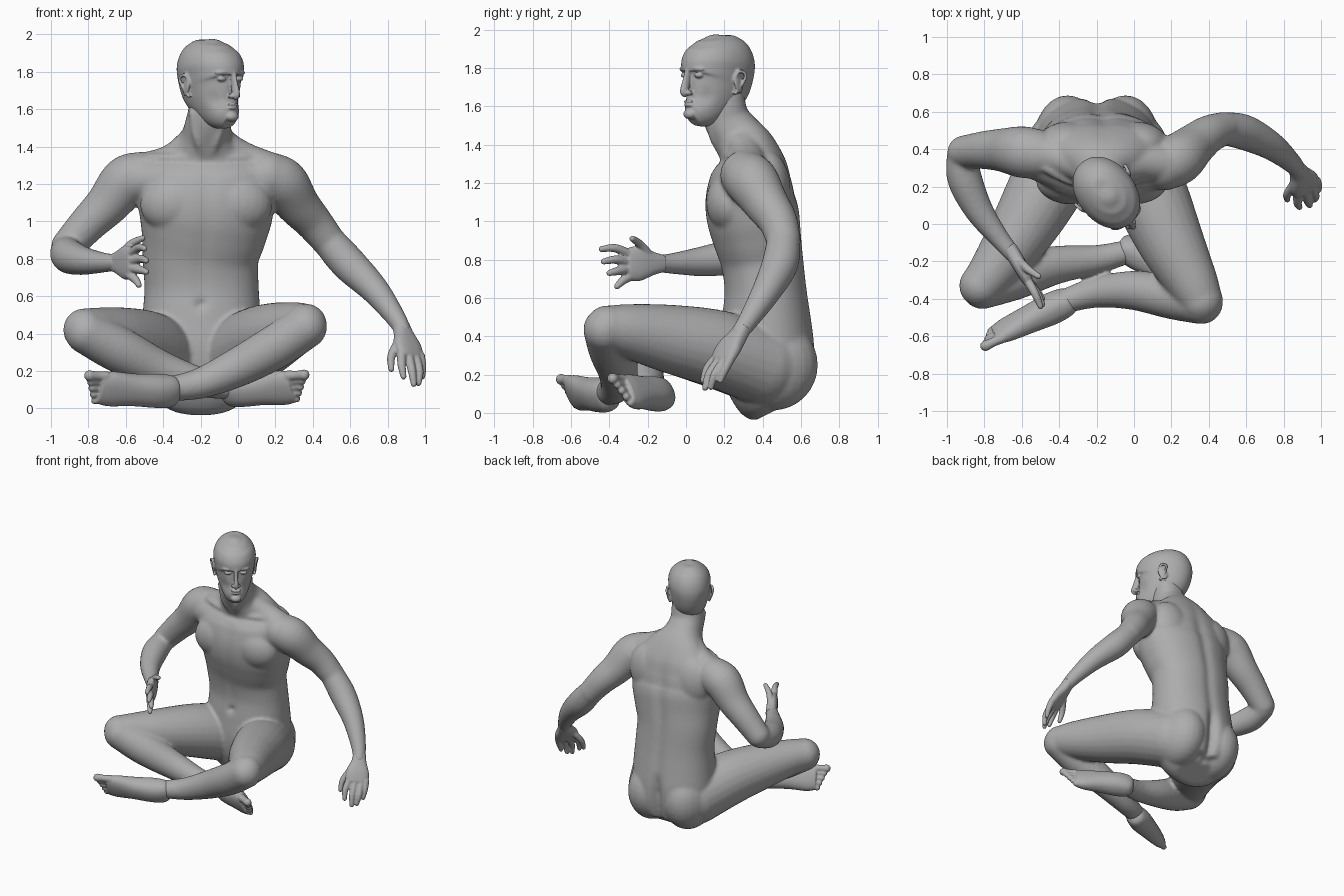
import bpy, bmesh, math
from mathutils import Vector, Matrix

skin = bpy.data.materials.new("grey_clay")
skin.diffuse_color = (0.42, 0.42, 0.42, 1)


def spline(rows, n):
    """Smooth interpolation through rows of numbers."""
    out = []
    for i in range(len(rows) - 1):
        p0, p1 = rows[max(i - 1, 0)], rows[i]
        p2, p3 = rows[i + 1], rows[min(i + 2, len(rows) - 1)]
        for k in range(n):
            t = k / n
            out.append([0.5 * (2 * b + (c - a) * t + (2 * a - 5 * b + 4 * c - d) * t * t
                               + (3 * b - a - 3 * c + d) * t ** 3)
                        for a, b, c, d in zip(p0, p1, p2, p3)])
    return out + [list(rows[-1])]


def loft(bm, rows, side=(1, 0, 0), power=2.0, shape=None, segs=32, n=5):
    """Closed tube; each row is x, y, z, half width along side, half depth."""
    pts = spline(rows, n)
    rings = []
    for i, p in enumerate(pts):
        t = (Vector(pts[min(i + 1, len(pts) - 1)][:3]) - Vector(pts[max(i - 1, 0)][:3])).normalized()
        u = Vector(side)
        u = (u - t * u.dot(t)).normalized()
        v = t.cross(u)
        ring = []
        for k in range(segs):
            a = 2 * math.pi * k / segs
            c, s = math.cos(a), math.sin(a)
            f = (abs(c) ** power + abs(s) ** power) ** (-1 / power)
            if shape:
                f *= shape(a, p[2])
            ring.append(bm.verts.new(Vector(p[:3]) + u * (c * f * p[3]) + v * (s * f * p[4])))
        rings.append(ring)
    for r, q in zip(rings, rings[1:]):
        for k in range(segs):
            j = (k + 1) % segs
            bm.faces.new((r[k], r[j], q[j], q[k]))
    bm.faces.new(rings[0][::-1])
    bm.faces.new(rings[-1])


def ball(bm, c, r, turn=(0, 0, 0)):
    m = Matrix.Translation(c)
    for ang, ax in zip(turn, "XYZ"):
        m = m @ Matrix.Rotation(math.radians(ang), 4, ax)
    r = (r, r, r) if isinstance(r, (int, float)) else r
    bmesh.ops.create_uvsphere(bm, u_segments=24, v_segments=16, radius=1,
                              matrix=m @ Matrix.Diagonal((*r, 1)))


def limb(bm, rows, n=5):
    """Round tube with ball ends; each row is x, y, z, radius."""
    d = Vector(rows[-1][:3]) - Vector(rows[0][:3])
    side = (0, 0, 1) if abs(d.normalized().z) < 0.7 else (1, 0, 0)
    loft(bm, [(*r, r[3]) for r in rows], side, n=n, segs=24)
    for r in (rows[0], rows[-1]):
        ball(bm, r[:3], r[3])


def dent(bm, c, r, push):
    for v in bm.verts:
        v.co += Vector(push) * math.exp(-((v.co - Vector(c)).length / r) ** 2)


def finish(name, bm, voxel, smooth, matrix=None):
    """Fuse the overlapping volumes into one smooth skin."""
    bmesh.ops.recalc_face_normals(bm, faces=bm.faces)
    me = bpy.data.meshes.new(name)
    bm.to_mesh(me)
    bm.free()
    me.materials.append(skin)
    ob = bpy.data.objects.new(name, me)
    bpy.context.collection.objects.link(ob)
    if matrix:
        ob.matrix_world = matrix
    rm = ob.modifiers.new("fuse", 'REMESH')
    rm.mode, rm.voxel_size, rm.use_smooth_shade = 'VOXEL', voxel, True
    sm = ob.modifiers.new("soften", 'SMOOTH')
    sm.factor, sm.iterations = 0.5, smooth


# Torso and neck, with spine and midline grooves and a deep cleft at the seat
def grooves(a, z):
    back = math.exp(-((a - math.pi / 2) / 0.13) ** 2)
    spine = 0.07 * back * max(0, min(1, (1.4 - z) / 0.2))
    cleft = 0.16 * back * max(0, min(1, (0.46 - z) / 0.15))
    mid = 0.03 * math.exp(-((a - 1.5 * math.pi) / 0.12) ** 2) if 0.55 < z < 1.28 else 0
    return 1 - spine - cleft - mid


bm = bmesh.new()
loft(bm, [(-.2, .46, .01, .15, .10), (-.2, .44, .06, .25, .18), (-.2, .43, .18, .315, .235),
          (-.2, .425, .33, .325, .252), (-.195, .42, .5, .315, .235), (-.195, .415, .65, .305, .217),
          (-.2, .397, .8, .31, .219), (-.185, .37, .93, .335, .235), (-.175, .352, 1.02, .355, .245),
          (-.17, .337, 1.1, .365, .24), (-.165, .337, 1.2, .367, .222), (-.165, .337, 1.29, .335, .192),
          (-.165, .318, 1.37, .24, .155), (-.165, .265, 1.45, .145, .133), (-.16, .213, 1.53, .12, .12),
          (-.15, .195, 1.6, .113, .118), (-.145, .19, 1.68, .105, .11)],
     power=2.2, shape=grooves, segs=80)
dent(bm, (-.2, .2, .55), .022, (0, .03, 0))
for s in (-1, 1):
    ball(bm, (-.2 + s * .155, .455, .25), (.178, .234, .237))                   # buttock
    ball(bm, (-.17 + s * .165, .232, 1.1), (.19, .128, .16), (0, s * 10, 0))     # chest
    ball(bm, (-.17 + s * .18, .425, 1.16), (.17, .122, .21), (0, s * 15, 0))    # shoulder blade
    limb(bm, [(-.16 + s * .085, .13, 1.58, .022), (-.165 + s * .055, .14, 1.45, .024),
              (-.165 + s * .025, .185, 1.36, .022)])                             # neck cord
    limb(bm, [(-.165 + s * .04, .195, 1.33, .02), (-.165 + s * .18, .23, 1.34, .022),
              (-.165 + s * .30, .30, 1.335, .03)])                               # collar bone

# Shoulders and arms
limb(bm, [(-.2, .28, 1.43, .09), (-.36, .34, 1.32, .09), (-.5, .38, 1.26, .11)])
limb(bm, [(-.13, .28, 1.43, .09), (.02, .32, 1.34, .09), (.17, .32, 1.26, .11)])
limb(bm, [(-.34, .27, 1.22, .11), (-.53, .36, 1.22, .12)])
limb(bm, [(.0, .27, 1.22, .11), (.17, .31, 1.22, .12)])
limb(bm, [(-.52, .375, 1.24, .132), (-.6, .385, 1.21, .138), (-.7, .395, 1.09, .117),
          (-.8, .395, .99, .102), (-.91, .385, .87, .088)])
limb(bm, [(-.92, .37, .85, .081), (-.905, .24, .815, .093), (-.83, .075, .79, .077),
          (-.725, -.07, .78, .055), (-.65, -.16, .78, .045)])
limb(bm, [(.16, .31, 1.24, .132), (.24, .35, 1.2, .138), (.32, .42, 1.09, .117),
          (.40, .48, 1.0, .102), (.48, .51, .9, .09)])
limb(bm, [(.48, .51, .9, .088), (.59, .49, .775, .095), (.73, .42, .635, .077),
          (.84, .33, .49, .055), (.88, .28, .42, .045)])

# Legs, thigh then crossed shin
limb(bm, [(-.37, .40, .25, .212), (-.49, .16, .325, .198), (-.63, -.08, .375, .167),
          (-.76, -.26, .41, .13), (-.82, -.33, .42, .115)])
limb(bm, [(-.81, -.34, .405, .115), (-.63, -.28, .31, .123), (-.42, -.22, .21, .103),
          (-.2, -.19, .14, .078), (-.04, -.15, .11, .064)])
limb(bm, [(-.03, .40, .25, .212), (.085, .16, .335, .203), (.2, -.1, .39, .177),
          (.31, -.31, .43, .14), (.36, -.41, .445, .116)])
limb(bm, [(.36, -.42, .435, .116), (.2, -.39, .33, .118), (.0, -.355, .22, .105),
          (-.2, -.365, .135, .083), (-.36, -.41, .105, .066)])
finish("body", bm, .011, 10)


# Hands: palm plus jointed fingers
def hand(name, palm, side, fingers):
    bm = bmesh.new()
    loft(bm, palm, side, power=2.6)
    for f in fingers:
        limb(bm, [(*p, r) for p, r in zip(f, (.025, .022, .016))], n=4)
    finish(name, bm, .006, 3)


hand("right_hand",
     [(-.67, -.12, .78, .045, .038), (-.64, -.17, .78, .06, .04), (-.60, -.24, .78, .09, .038),
      (-.57, -.30, .775, .084, .03), (-.56, -.315, .775, .06, .018)], (0, 0, 1),
     [((-.62, -.19, .82), (-.57, -.24, .88), (-.51, -.28, .91)),
      ((-.57, -.30, .83), (-.53, -.37, .86), (-.50, -.44, .855)),
      ((-.565, -.31, .79), (-.52, -.37, .80), (-.49, -.43, .79)),
      ((-.565, -.31, .75), (-.52, -.36, .74), (-.49, -.40, .73)),
      ((-.58, -.29, .715), (-.55, -.33, .69), (-.53, -.36, .66))])
hand("left_hand",
     [(.87, .30, .45, .045, .038), (.885, .27, .40, .055, .04), (.905, .225, .34, .083, .038),
      (.925, .19, .28, .08, .03), (.93, .18, .265, .055, .018)], (.75, .6, -.1),
     [((.86, .22, .36), (.82, .16, .28), (.82, .13, .21)),
      ((.875, .15, .28), (.875, .11, .23), (.885, .09, .17)),
      ((.915, .17, .27), (.93, .12, .20), (.94, .10, .13)),
      ((.95, .20, .27), (.97, .15, .20), (.965, .13, .135)),
      ((.975, .23, .28), (.985, .20, .22), (.985, .18, .17))])


# Feet: wedge from heel to ball, lying on the outer edge, with toes
def foot(name, heel, toe, side):
    heel, toe, side = Vector(heel), Vector(toe), Vector(side).normalized()
    bm = bmesh.new()
    rows = [(-.08, .04, .04), (.0, .083, .068), (.2, .09, .082), (.5, .088, .07),
            (.8, .098, .052), (.95, .084, .036)]
    loft(bm, [(*heel.lerp(toe, t), a, b) for t, a, b in rows], side, power=2.3)
    d = (toe - heel).normalized()
    for k in range(5):
        base = heel.lerp(toe, .88) + side * (.072 - .036 * k)
        tip = base + d * (.095 - .012 * k)
        r = .029 if k == 0 else .021
        limb(bm, [(*base, r), (*base.lerp(tip, .5), r * .85), (*tip, r)], n=3)
    finish(name, bm, .007, 4)


foot("left_foot", (-.35, -.41, .09), (-.765, -.605, .108), (.1, -.4, .9))
foot("right_foot", (-.05, -.12, .095), (.315, -.325, .115), (0, -.5, .86))

# Head, facing local -y and turned to its left
bm = bmesh.new()
loft(bm, [(0, -.16, 1.53, .04, .042), (0, -.135, 1.553, .07, .078), (0, -.085, 1.60, .1, .122),
          (0, -.04, 1.66, .124, .163), (0, -.008, 1.72, .139, .197), (0, .004, 1.78, .149, .209),
          (0, .01, 1.84, .154, .205), (0, .012, 1.90, .135, .178), (0, .01, 1.945, .093, .125),
          (0, .008, 1.967, .048, .066), (0, .008, 1.974, .01, .012)],
     power=2.1, segs=64, n=8)
for s in (-1, 1):
    dent(bm, (s * .058, -.19, 1.762), .026, (0, .014, 0))       # eye socket
    dent(bm, (s * .10, -.15, 1.65), .04, (-s * .008, .008, 0))  # cheek hollow
for s in (-1, 1):
    ball(bm, (s * .058, -.163, 1.762), (.026, .024, .014))       # eye
    ball(bm, (s * .055, -.172, 1.797), (.046, .021, .014), (0, s * 5, s * 16))  # brow
    ball(bm, (s * .018, -.2, 1.67), (.015, .022, .014))          # nostril
    ball(bm, (s * .145, .03, 1.725), (.013, .036, .058), (12, 0, s * 20))       # ear
    limb(bm, [(s * .15, .0, 1.74, .008), (s * .162, .02, 1.782, .009), (s * .168, .06, 1.765, .009),
              (s * .158, .045, 1.715, .008), (s * .145, .01, 1.67, .010)], n=4)  # ear rim
loft(bm, [(0, -.187, 1.80, .014, .018), (0, -.2, 1.74, .014, .022), (0, -.214, 1.685, .018, .026),
          (0, -.214, 1.668, .016, .021), (0, -.203, 1.655, .01, .012)])   # nose
ball(bm, (0, -.188, 1.626), (.036, .016, .009))                 # upper lip
ball(bm, (0, -.187, 1.607), (.032, .017, .010))                 # lower lip
ball(bm, (0, -.18, 1.56), (.038, .031, .027))                   # chin
finish("head", bm, .0055, 3,
       Matrix.Translation((-.143, .161, 0)) @ Matrix.Rotation(math.radians(38), 4, 'Z'))
